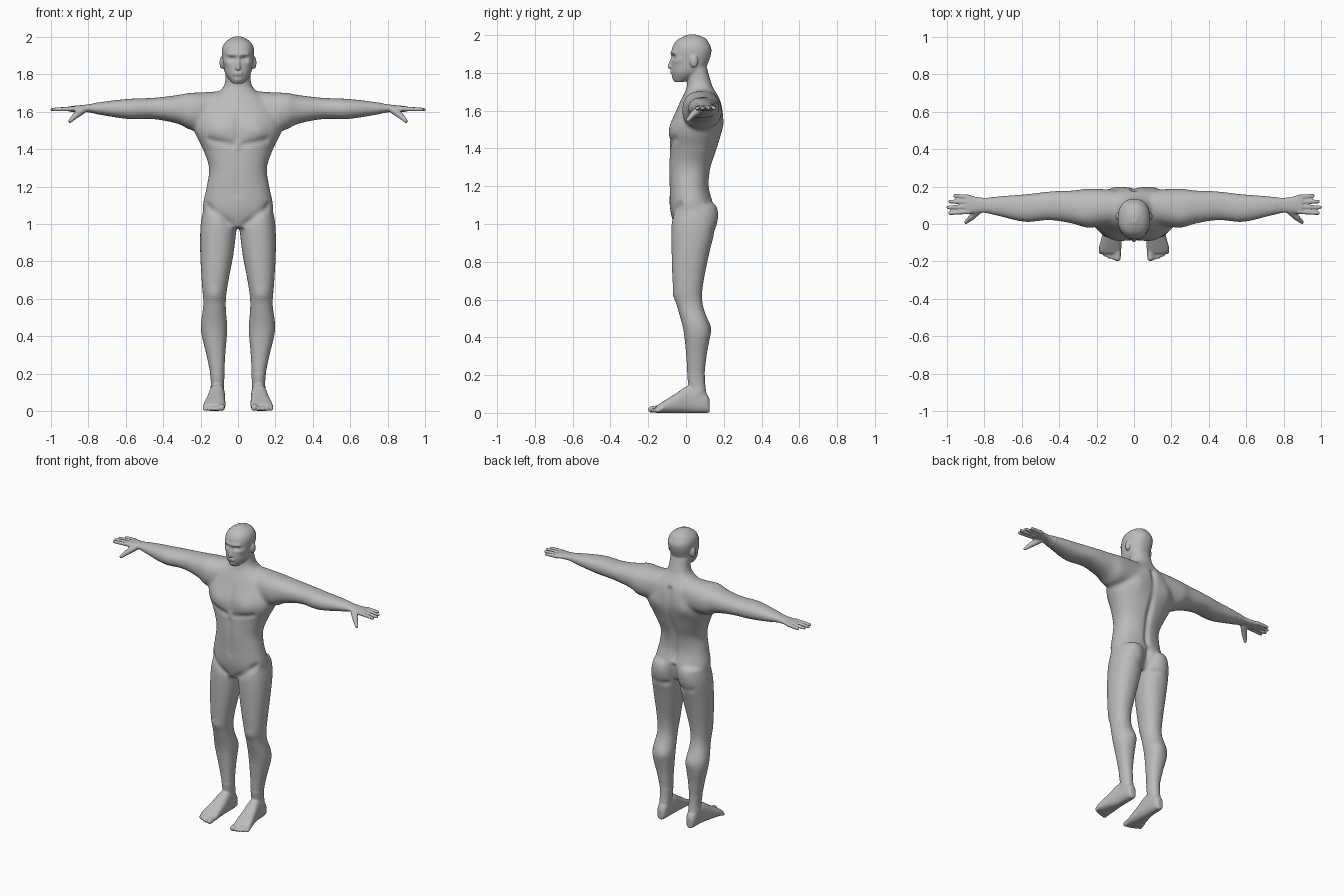
import bpy
import bmesh
from math import cos, sin, pi, exp, copysign
from mathutils import Vector, Matrix

cube = bpy.data.objects.get("Cube")
if cube:
    bpy.data.objects.remove(cube)

X, Y, Z = range(3)
bm = bmesh.new()


def spline(rows, steps=5):
    """Resample section rows with a Catmull-Rom curve."""
    points = [Vector(row) for row in rows]
    points = [points[0], *points, points[-1]]
    smooth = []
    for a, b, c, d in zip(points, points[1:], points[2:], points[3:]):
        for step in range(steps):
            t = step / steps
            smooth.append(b + (c - a) * (t / 2)
                          + (a * 2 - b * 5 + c * 4 - d) * (t * t / 2)
                          + (b * 3 - a - c * 3 + d) * (t ** 3 / 2))
    return smooth + [points[-1]]


def loft(axis, rows, power=2.2, sides=32):
    """Skin rounded sections; a row is position, then low and high on the next two axes."""
    rings = []
    for position, a_low, a_high, b_low, b_high in spline(rows):
        ring = []
        for side in range(sides):
            angle = 2 * pi * side / sides
            a, b = (copysign(abs(f) ** (2 / power), f) for f in (cos(angle), sin(angle)))
            point = Vector()
            point[axis] = position
            point[(axis + 1) % 3] = (a_low + a_high + (a_high - a_low) * a) / 2
            point[(axis + 2) % 3] = (b_low + b_high + (b_high - b_low) * b) / 2
            ring.append(bm.verts.new(point))
        rings.append(ring)
    for low, high in zip(rings, rings[1:]):
        for side in range(sides):
            following = (side + 1) % sides
            bm.faces.new((low[side], low[following], high[following], high[side]))
    bm.faces.new(rings[0][::-1])
    bm.faces.new(rings[-1])


def ball(center, size):
    matrix = Matrix.Translation(center) @ Matrix.Diagonal((*size, 1))
    bmesh.ops.create_uvsphere(bm, u_segments=16, v_segments=12, radius=1, matrix=matrix)


def capsule(start, end, start_radius, end_radius):
    """Tapered rod with round ends."""
    start, end = Vector(start), Vector(end)
    span = end - start
    turn = span.to_track_quat('Z', 'Y').to_matrix().to_4x4()
    bmesh.ops.create_cone(bm, cap_ends=True, segments=16, radius1=start_radius, radius2=end_radius,
                          depth=span.length, matrix=Matrix.Translation((start + end) / 2) @ turn)
    ball(start, [start_radius] * 3)
    ball(end, [end_radius] * 3)


# Left arm from the shoulder to the palm: x, y range, z range
loft(X, [
    (.1, 0, .18, 1.52, 1.71), (.24, -.02, .19, 1.5, 1.7),
    (.32, 0, .18, 1.535, 1.69), (.45, .02, .175, 1.56, 1.675),
    (.58, .01, .16, 1.56, 1.67), (.72, .04, .15, 1.58, 1.655),
    (.8, .06, .14, 1.597, 1.64), (.9, .053, .157, 1.6, 1.63),
])

# Fingers, from the index to the little one, then the thumb
for i in range(4):
    tip = (.994 - .009 * (i - 1) ** 2, .058 + .031 * i, 1.612)
    capsule((.88, .066 + .026 * i, 1.616), tip, .0135, .01)
thumb_joint = (.87, .035, 1.578)
capsule((.83, .075, 1.61), thumb_joint, .021, .017)
capsule(thumb_joint, (.898, .01, 1.55), .016, .011)

# Left leg: z, x range, y range
loft(Z, [
    (1.1, .02, .18, -.06, .15), (1, .008, .2, -.077, .16),
    (.85, .022, .203, -.077, .125), (.67, .055, .193, -.07, .09),
    (.57, .065, .186, -.05, .09), (.44, .057, .2, -.015, .128),
    (.3, .067, .17, 0, .11), (.18, .073, .147, .008, .1),
    (.06, .075, .146, .03, .115),
])

# Left foot: y, top, x range
foot = [
    (.125, .07, .09, .13), (.1, .11, .077, .143), (.02, .145, .07, .153),
    (-.05, .105, .068, .168), (-.13, .055, .067, .186), (-.158, .036, .075, .175),
]
loft(Y, [(y, 0, top, inner, outer) for y, top, inner, outer in foot], power=2.5)

# Toes, from the big one to the little one
for i in range(5):
    x, radius = .088 + .022 * i, .018 if i == 0 else .012
    capsule((x, -.12, .026), (x, .002 * i * i - .182, radius), radius, radius)

# Left ear
ball((.086, .042, 1.862), (.013, .022, .034))

# Mirror the limbs to the right side
copies = bmesh.ops.duplicate(bm, geom=bm.verts[:] + bm.edges[:] + bm.faces[:])["geom"]
bmesh.ops.scale(bm, vec=(-1, 1, 1), verts=[g for g in copies if isinstance(g, bmesh.types.BMVert)])

# Trunk and neck: height, half width, front and back
trunk = [
    (.98, .13, -.06, .1), (1.08, .187, -.085, .14), (1.2, .168, -.088, .122),
    (1.3, .155, -.09, .132), (1.4, .188, -.086, .165), (1.52, .238, -.083, .194),
    (1.64, .19, -.035, .188), (1.73, .08, .005, .14), (1.83, .066, 0, .11),
]
# Head from the chin to the crown
head = [
    (1.752, .03, -.06, -.01), (1.8, .067, -.076, .085), (1.86, .08, -.077, .12),
    (1.92, .087, -.076, .135), (1.96, .077, -.06, .12), (1.985, .052, -.03, .1),
    (2.002, .018, .01, .055),
]
for table in (trunk, head):
    loft(Z, [(z, -half, half, front, back) for z, half, front, back in table], power=2.25)

# Nose
capsule((0, -.066, 1.89), (0, -.086, 1.833), .009, .0125)
ball((0, -.075, 1.832), (.019, .014, .01))

bmesh.ops.recalc_face_normals(bm, faces=bm.faces[:])
mesh = bpy.data.meshes.new("body")
bm.to_mesh(mesh)
bm.free()
body = bpy.data.objects.new("body", mesh)
bpy.context.collection.objects.link(body)
bpy.ops.object.select_all(action='DESELECT')
bpy.context.view_layer.objects.active = body
body.select_set(True)

# Fuse the parts into one skin
fuse = body.modifiers.new("fuse", 'REMESH')
fuse.mode = 'VOXEL'
fuse.voxel_size = .0055
soften = body.modifiers.new("soften", 'SMOOTH')
soften.factor = .5
soften.iterations = 4
for modifier_name in ("fuse", "soften"):
    bpy.ops.object.modifier_apply(modifier=modifier_name)

# Blend the joints of the large parts, sparing face, hands and feet
bm = bmesh.new()
bm.from_mesh(body.data)
large = [v for v in bm.verts if abs(v.co.x) < .75 and .2 < v.co.z < 1.75]
for _ in range(30):
    bmesh.ops.smooth_vert(bm, verts=large, factor=.5, use_axis_x=True, use_axis_y=True, use_axis_z=True)
bm.normal_update()


def sculpt(start, end, reach, height):
    """Raise or sink the skin around a line, on both sides of the body."""
    start, span = Vector(start), Vector(end) - Vector(start)
    for v in bm.verts:
        offset = Vector((abs(v.co.x), v.co.y, v.co.z)) - start
        if abs(offset.z) < abs(span.z) + 3 * reach:
            along = min(1, max(0, offset.dot(span) / max(span.length_squared, reach ** 4)))
            gap = (offset - span * along).length / reach
            v.co += v.normal * height * exp(-gap * gap)


# Body furrows: start, end, depth
furrows = {
    "spine": ((0, .19, 1.64), (0, .12, 1.14), .016),
    "cleft": ((0, .15, 1.09), (0, .14, .98), .022),
    "buttock fold": ((.04, .14, .96), (.14, .13, .97), .008),
    "breastbone": ((0, -.07, 1.6), (0, -.09, 1.46), .007),
    "chest fold": ((.03, -.09, 1.425), (.15, -.06, 1.45), .008),
    "midline": ((0, -.09, 1.38), (0, -.09, 1.16), .004),
    "groin": ((.17, -.04, 1.1), (.03, -.075, .99), .009),
}
for start, end, depth in furrows.values():
    sculpt(start, end, .02, -depth)

# Muscle and bone swellings: center, reach
swellings = {
    "shoulder blade": ((.11, .185, 1.53), .06),
    "chest": ((.1, -.075, 1.5), .06),
    "buttock": ((.09, .16, 1.07), .07),
    "shoulder": ((.26, .04, 1.66), .05),
    "kneecap": ((.125, -.06, .625), .035),
    "calf": ((.1, .125, .45), .045),
    "outer ankle": ((.153, .065, .11), .02),
}
for center, reach in swellings.values():
    sculpt(center, center, reach, reach / 5)

# Face: start, end, reach, height
face = {
    "eye socket": ((.026, -.075, 1.884), (.042, -.068, 1.884), .013, -.012),
    "brow": ((.01, -.08, 1.905), (.05, -.06, 1.908), .011, .006),
    "cheekbone": ((.055, -.05, 1.862), (.065, -.03, 1.868), .016, .005),
    "lips": ((0, -.08, 1.804), (.013, -.077, 1.804), .012, .008),
    "mouth": ((0, -.08, 1.804), (.022, -.072, 1.804), .004, -.006),
    "chin": ((0, -.075, 1.768), (.01, -.075, 1.768), .014, .007),
}
for feature in face.values():
    sculpt(*feature)

bm.to_mesh(body.data)
bm.free()
bpy.ops.object.shade_smooth()

# One plain grey skin
grey = (.5, .5, .5, 1)
skin = bpy.data.materials.new("grey skin")
skin.use_nodes = True
skin.diffuse_color = grey
skin.node_tree.nodes["Principled BSDF"].inputs["Base Color"].default_value = grey
body.data.materials.clear()
body.data.materials.append(skin)
